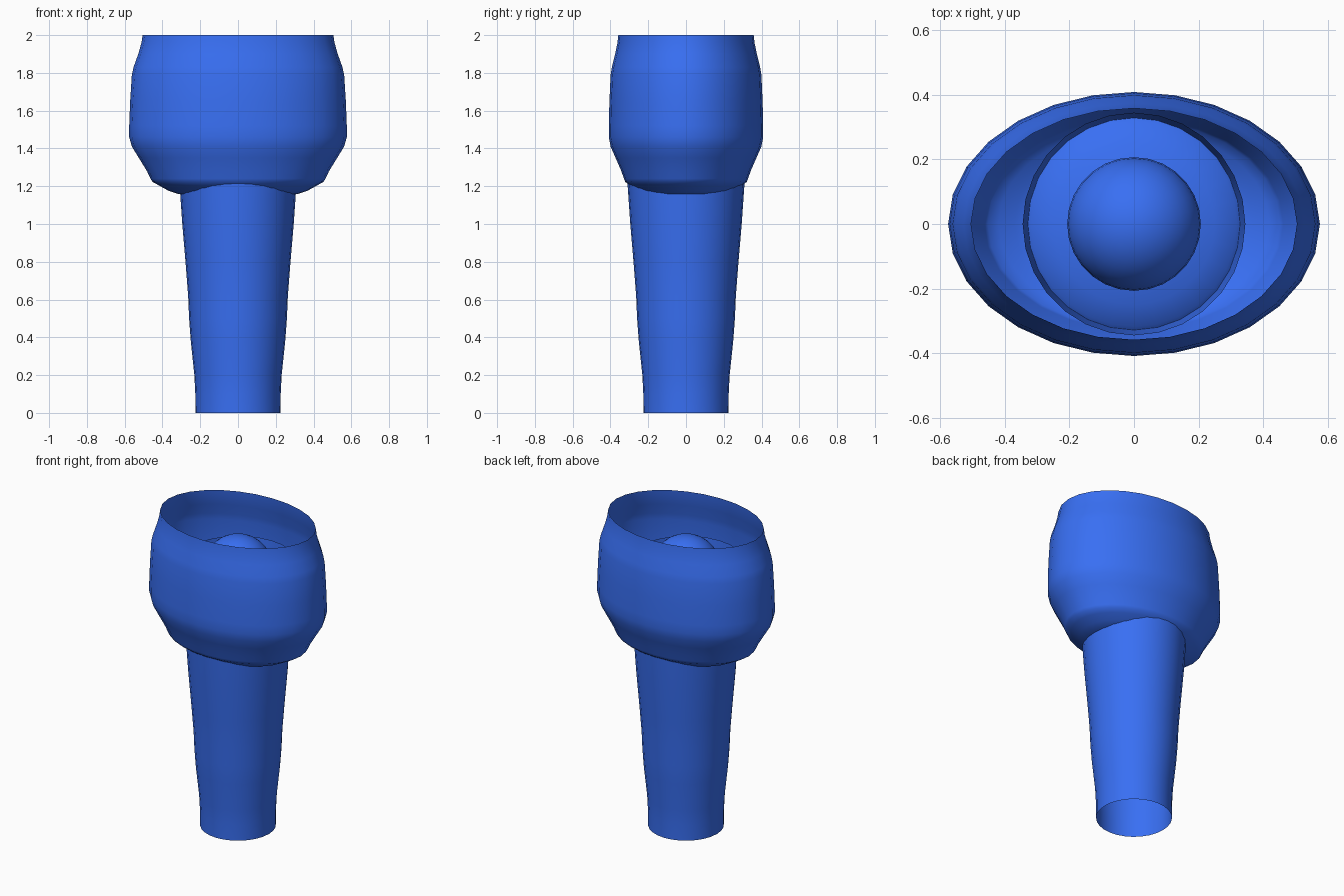
import bpy, bmesh, math

if "Cube" in bpy.data.objects:
    bpy.data.objects.remove(bpy.data.objects["Cube"])

SEGS = 28

blue = bpy.data.materials.new("blue")
blue.diffuse_color = (0.04, 0.16, 0.9, 1)
blue.use_nodes = True
blue.node_tree.nodes["Principled BSDF"].inputs["Base Color"].default_value = blue.diffuse_color


def finish(obj, angle=40):
    obj.data.materials.append(blue)
    bpy.ops.object.select_all(action='DESELECT')
    bpy.context.view_layer.objects.active = obj
    obj.select_set(True)
    bpy.ops.object.shade_smooth_by_angle(angle=math.radians(angle))


def lathe(name, profile, y_scale=1.0, close_end=None):
    """Revolve (radius, z) points into an open shell; close_end is an optional tip height."""
    bm = bmesh.new()
    rings = []
    for r, z in profile:
        rings.append([bm.verts.new((r * math.cos(2 * math.pi * i / SEGS),
                                    r * y_scale * math.sin(2 * math.pi * i / SEGS), z))
                      for i in range(SEGS)])
    for a, b in zip(rings, rings[1:]):
        for i in range(SEGS):
            j = (i + 1) % SEGS
            bm.faces.new((a[i], a[j], b[j], b[i]))
    if close_end is not None:
        tip = bm.verts.new((0, 0, close_end))
        last = rings[-1]
        for i in range(SEGS):
            bm.faces.new((last[i], last[(i + 1) % SEGS], tip))
    mesh = bpy.data.meshes.new(name)
    bm.to_mesh(mesh)
    bm.free()
    obj = bpy.data.objects.new(name, mesh)
    bpy.context.collection.objects.link(obj)
    finish(obj)
    return obj


# Tapered open stem, running up inside the cup
lathe("stem", [(0.225, 0), (0.226, 0.1), (0.231, 0.2), (0.25, 0.38), (0.259, 0.5),
               (0.264, 0.62), (0.278, 0.8), (0.295, 1.0), (0.306, 1.16),
               (0.325, 1.42), (0.345, 1.73)])

# Oval thin-walled cup, open at the top
lathe("oval_cup", [(0.29, 1.156), (0.32, 1.16), (0.37, 1.177), (0.42, 1.205), (0.453, 1.223),
                   (0.463, 1.24), (0.482, 1.28), (0.525, 1.35), (0.562, 1.41),
                   (0.576, 1.46), (0.576, 1.52), (0.571, 1.65), (0.562, 1.79),
                   (0.553, 1.83), (0.528, 1.9), (0.511, 1.96), (0.505, 2.0)], 0.71)

# Shallow domed floor inside the stem mouth
lathe("inner_floor", [(0.329, 1.48), (0.318, 1.49), (0.25, 1.525), (0.12, 1.545)],
      close_end=1.55)

# Ball resting in the middle
bpy.ops.mesh.primitive_uv_sphere_add(segments=SEGS, ring_count=16, radius=0.207,
                                     location=(0, 0, 1.68))
ball = bpy.context.object
ball.name = "ball"
finish(ball)
